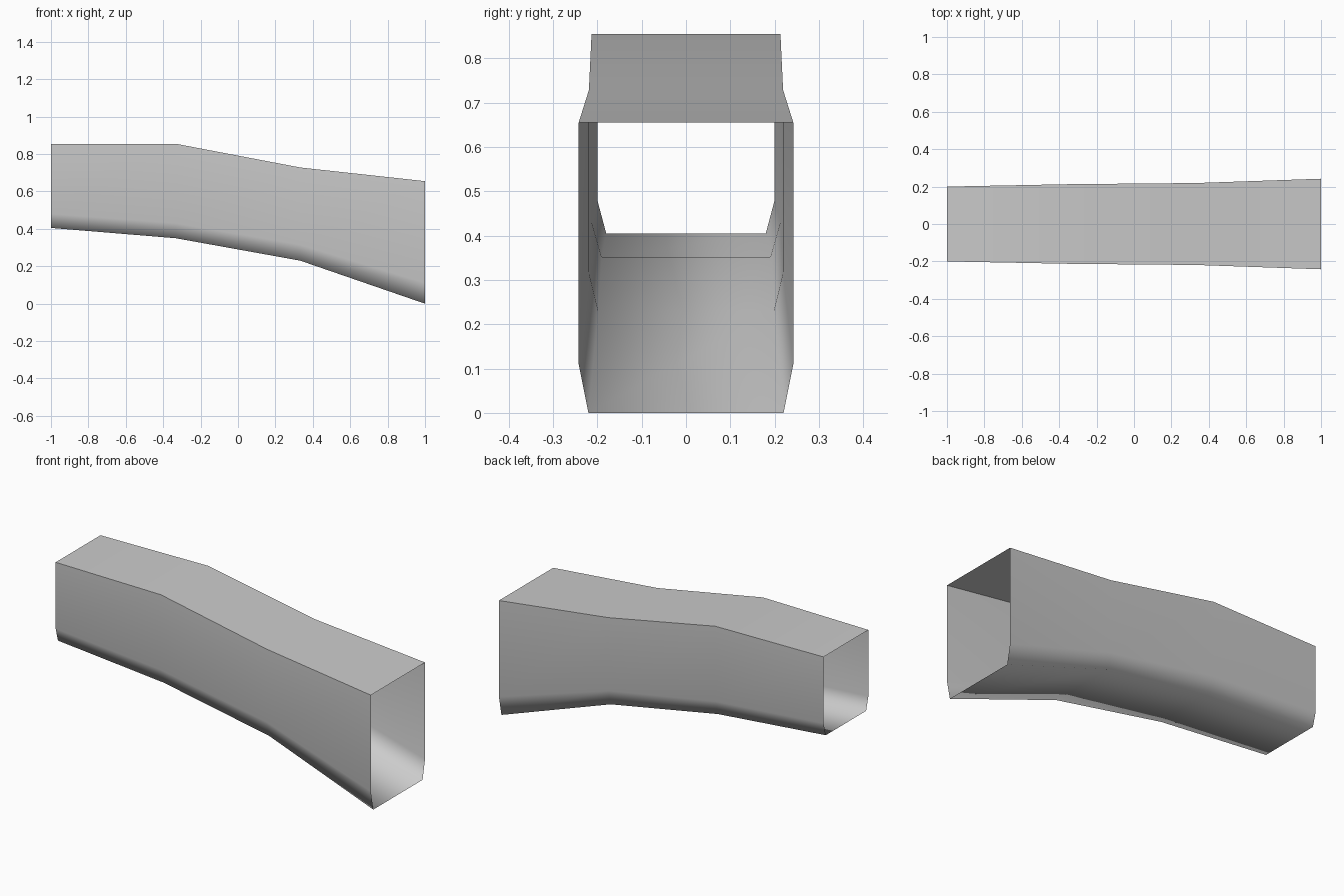
import bpy
import bmesh

cube = bpy.data.objects.get("Cube")
if cube:
    bpy.data.objects.remove(cube, do_unlink=True)

# Plain grey finish
grey = bpy.data.materials.new("plain grey")
grey.use_nodes = True
colour = (0.6, 0.6, 0.6, 1)
grey.diffuse_color = colour
grey.node_tree.nodes["Principled BSDF"].inputs["Base Color"].default_value = colour

# Duct stations: x, top z, chamfer z, bottom z, side half width, bottom half width
stations = [
    (-1.0, 0.855, 0.48, 0.405, 0.2, 0.18),
    (-0.333, 0.855, 0.43, 0.35, 0.213, 0.19),
    (0.333, 0.728, 0.315, 0.23, 0.219, 0.198),
    (1.0, 0.655, 0.11, 0.0, 0.242, 0.22),
]


def ring(bm, x, top, mid, low, side, base):
    half = [(side, top), (side, mid), (base, low)]
    outline = half + [(-y, z) for y, z in reversed(half)]
    return [bm.verts.new((x, y, z)) for y, z in outline]


# Open-ended thin shell lofted through the stations
bm = bmesh.new()
rings = [ring(bm, *s) for s in stations]
for a, b in zip(rings, rings[1:]):
    for i in range(len(a)):
        j = (i + 1) % len(a)
        face = bm.faces.new((a[i], a[j], b[j], b[i]))
        face.smooth = True
    # Crisp upper corners, soft lower ones
    for corner in (0, -1):
        bm.edges.get((a[corner], b[corner])).smooth = False
bm.normal_update()
roof = max(bm.faces, key=lambda f: f.calc_center_median().z)
if roof.normal.z < 0:
    bmesh.ops.reverse_faces(bm, faces=bm.faces[:])

mesh = bpy.data.meshes.new("duct_shell")
bm.to_mesh(mesh)
bm.free()
mesh.materials.append(grey)
duct = bpy.data.objects.new("duct_shell", mesh)
bpy.context.collection.objects.link(duct)
